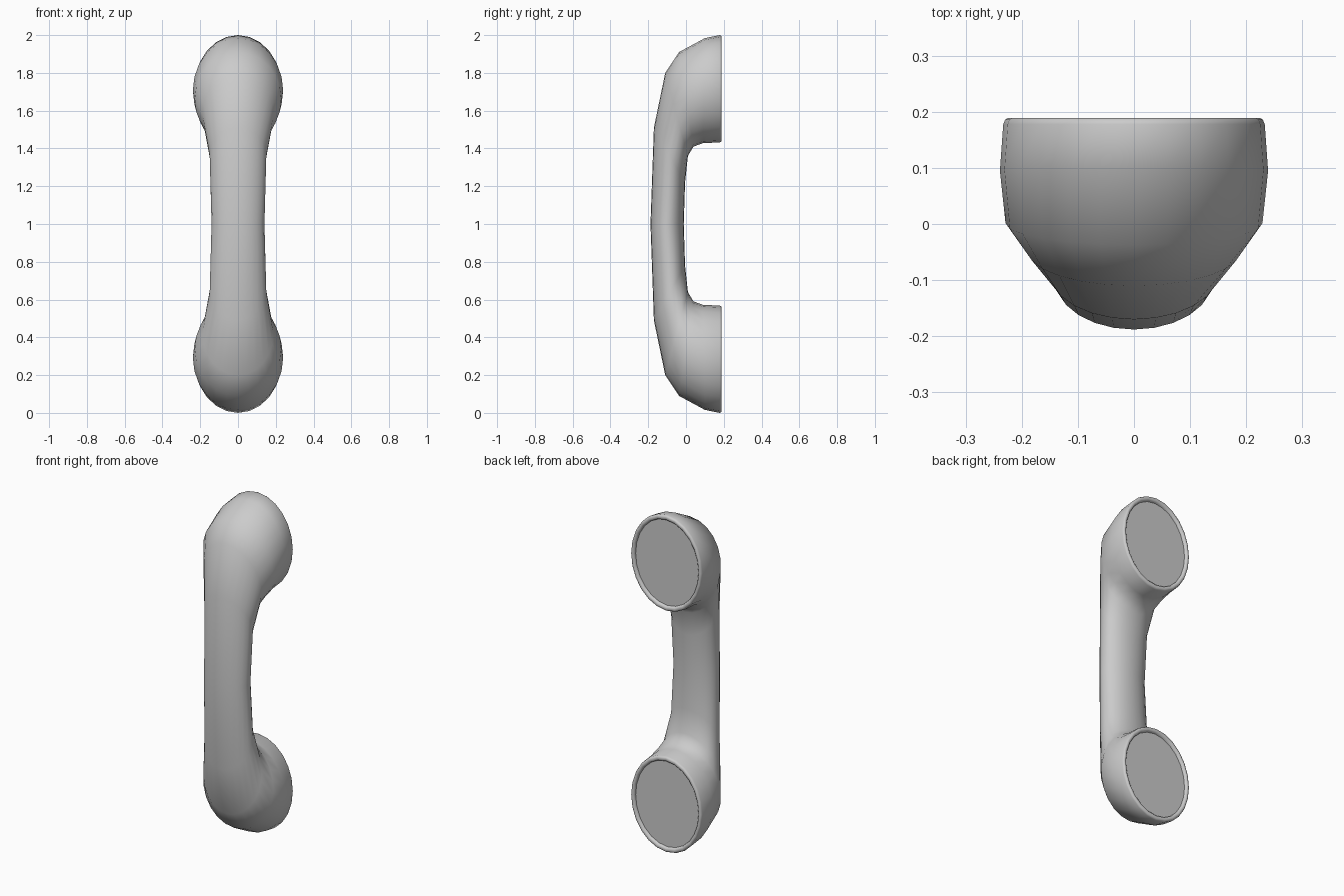
import bpy, bmesh
from math import cos, sin, pi, radians
from mathutils import Vector

if "Cube" in bpy.data.objects:
    bpy.data.objects.remove(bpy.data.objects["Cube"])

SIDES = 24


def ring(outer, inner, w):
    """Elliptical section between an outer and inner (y, z) point, half width w."""
    o, i = Vector((0, *outer)), Vector((0, *inner))
    mid, half = (o + i) / 2, (o - i) / 2
    return [mid + half * cos(2 * pi * k / SIDES) + Vector((w * sin(2 * pi * k / SIDES), 0, 0))
            for k in range(SIDES)]


def face_ring(y, s):
    """Ring parallel to the cup face, scaled by s."""
    c, h = 0.284, 0.284 * s
    return ring((y, c - h), (y, c + h), 0.233 * s)


def flip(r):
    return [Vector((p.x, p.y, 2 - p.z)) for p in r]


def finish(name, bm, angle):
    bmesh.ops.recalc_face_normals(bm, faces=bm.faces[:])
    me = bpy.data.meshes.new(name)
    bm.to_mesh(me)
    bm.free()
    ob = bpy.data.objects.new(name, me)
    bpy.context.collection.objects.link(ob)
    bpy.ops.object.select_all(action='DESELECT')
    ob.select_set(True)
    bpy.context.view_layer.objects.active = ob
    bpy.ops.object.shade_smooth_by_angle(angle=radians(angle))
    return ob


# Handset shell: recessed rim, cup, neck, then half of the grip
half = [
    face_ring(0.174, 0.895),
    face_ring(0.184, 0.905),
    face_ring(0.189, 0.93),
    face_ring(0.189, 0.965),
    face_ring(0.186, 0.985),
    face_ring(0.178, 1.0),
    ring((0.10, 0.016), (0.09, 0.572), 0.239),
    ring((-0.037, 0.09), (0.04, 0.59), 0.229),
    ring((-0.11, 0.20), (0.01, 0.64), 0.188),
    ring((-0.17, 0.49), (-0.005, 0.78), 0.15),
]
middle = ring((-0.188, 1.0), (-0.012, 1.0), 0.14)
rings = half + [middle] + [flip(r) for r in reversed(half)]

bm = bmesh.new()
loops = [[bm.verts.new(p) for p in r] for r in rings]
for a, b in zip(loops, loops[1:]):
    for k in range(SIDES):
        n = (k + 1) % SIDES
        bm.faces.new((a[k], a[n], b[n], b[k]))
finish("handset_shell", bm, 75)

# Flat discs closing the earpiece and mouthpiece
for name, r in (("mouthpiece_disc", half[0]), ("earpiece_disc", flip(half[0]))):
    bm = bmesh.new()
    face = bm.faces.new([bm.verts.new(p) for p in r])
    face.normal_update()
    outward = face.normal.y > 0
    ob = finish(name, bm, 30)
    # Turn the disc outward
    if (ob.data.polygons[0].normal.y < 0):
        ob.data.flip_normals()
